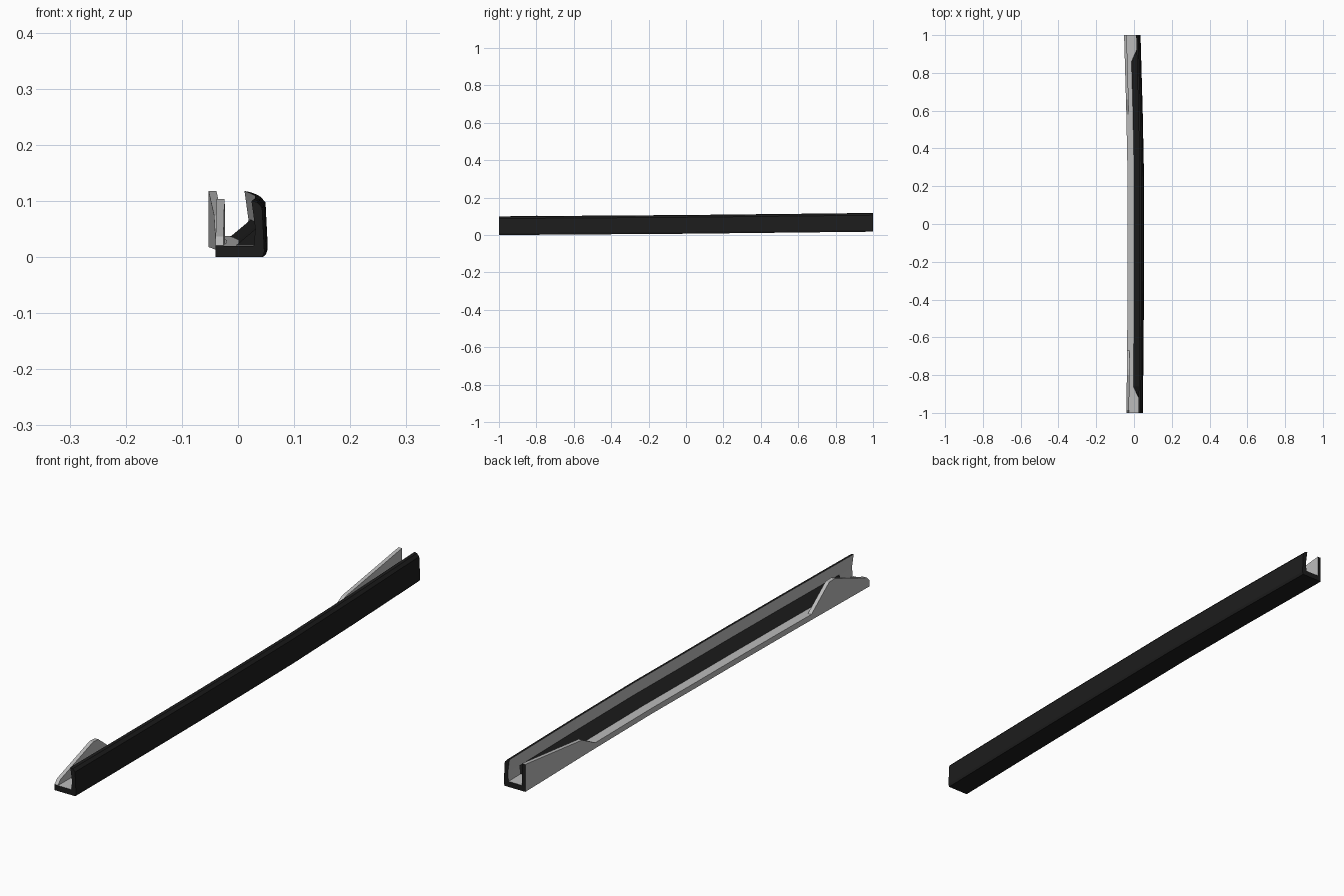
import bpy, bmesh

if "Cube" in bpy.data.objects:
    bpy.data.objects.remove(bpy.data.objects["Cube"])

FLOOR = 0.02


def interp(keys, y):
    """Piecewise linear lookup in (y, value) pairs."""
    for (y0, v0), (y1, v1) in zip(keys, keys[1:]):
        if y <= y1:
            return v0 + (v1 - v0) * (y - y0) / (y1 - y0)
    return keys[-1][1]


# gentle sideways bow, steady rise, left wall height and fillet foot along the rail
bow = [(-1, 0.0), (-0.6, 0.004), (-0.3, 0.006), (0.25, 0.006), (0.6, -0.001), (1, -0.0125)]
rise = [(-1, 0.0), (0, 0.007), (1, 0.018)]
left_height = [(-1, 0.021), (-0.985, 0.037), (-0.8, 0.102), (-0.77, 0.1), (-0.67, 0.0205),
               (0.58, 0.0205), (0.66, 0.06), (1, 0.1)]
fillet_foot = [(-1, 0.028), (-0.93, 0.028), (-0.86, -0.005), (0.86, -0.005), (0.93, 0.028), (1, 0.028)]


def section(y):
    """U-shaped cross-section, counter-clockwise from the lower left."""
    h, foot = interp(left_height, y), interp(fillet_foot, y)
    pts = [(-0.04, 0), (0.044, 0), (0.047, 0.01), (0.043, 0.088), (0.034, 0.098), (0.024, 0.1),
           (0.031, 0.05), (foot, FLOOR), (-0.026, FLOOR), (-0.026, h), (-0.04, h)]
    dx, dz = interp(bow, y), interp(rise, y)
    return [(x + dx, y, z + dz) for x, z in pts]


black = bpy.data.materials.new("black")
black.diffuse_color = (0.012, 0.012, 0.012, 1)
black.use_nodes = True
black.node_tree.nodes["Principled BSDF"].inputs["Base Color"].default_value = black.diffuse_color
grey = bpy.data.materials.new("grey")
grey.diffuse_color = (0.5, 0.5, 0.5, 1)
grey.use_nodes = True
grey.node_tree.nodes["Principled BSDF"].inputs["Base Color"].default_value = grey.diffuse_color

# channel rail: loft of the section through all stations
stations = sorted({k[0] for keys in (bow, rise, left_height, fillet_foot) for k in keys})
bm = bmesh.new()
rings = [[bm.verts.new(p) for p in section(y)] for y in stations]
n = len(rings[0])
for a, b, y0, y1 in zip(rings, rings[1:], stations, stations[1:]):
    for i in range(n):
        j = (i + 1) % n
        f = bm.faces.new((a[i], a[j], b[j], b[i]))
        # outer shell and inner fillet are black, trough and left wall are grey
        is_fillet = i == 6 and abs(y0 + y1) / 2 < 0.92
        f.material_index = 0 if i < 5 or is_fillet else 1
for ring in (rings[0], rings[-1]):
    bm.faces.new(ring)
bmesh.ops.recalc_face_normals(bm, faces=bm.faces)

mesh = bpy.data.meshes.new("channel_rail")
bm.to_mesh(mesh)
bm.free()
mesh.materials.append(black)
mesh.materials.append(grey)
bpy.context.collection.objects.link(bpy.data.objects.new("channel_rail", mesh))
